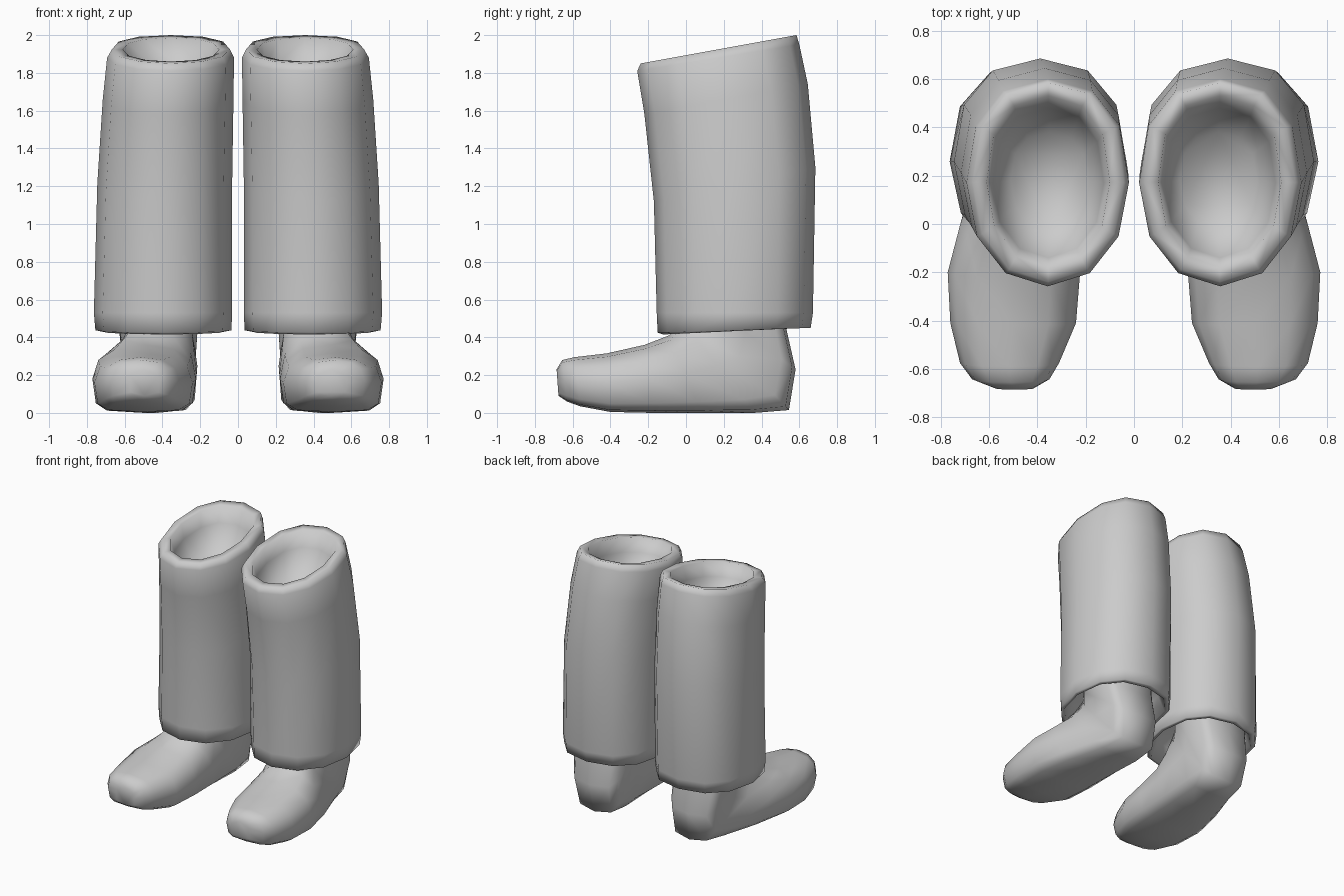
import bpy
import bmesh
from math import cos, sin, pi

cube = bpy.data.objects.get("Cube")
if cube:
    bpy.data.objects.remove(cube, do_unlink=True)

grey = bpy.data.materials.new("plain_grey")
grey.use_nodes = True
COLOUR = (0.6, 0.6, 0.6, 1)
grey.diffuse_color = COLOUR
grey.node_tree.nodes["Principled BSDF"].inputs["Base Color"].default_value = COLOUR

SIDES = 12


def bulge(value, power):
    """Round a unit cosine or sine towards a squarer outline."""
    return (1 if value >= 0 else -1) * abs(value) ** power


def loft(name, rings, side, first_power, second_power):
    """Skin closed rings; each is (start y, z), (end y, z), centre x, half width.
    The powers set how square each ring is towards its start and its end."""
    bm = bmesh.new()
    loops = []
    for (y0, z0), (y1, z1), cx, half in rings:
        loop = []
        for i in range(SIDES):
            angle = 2 * pi * i / SIDES
            power = first_power if sin(angle) < 0 else second_power
            across = bulge(cos(angle), power)
            t = (1 + bulge(sin(angle), power)) / 2
            loop.append(bm.verts.new((side * (cx + half * across),
                                      y0 + (y1 - y0) * t,
                                      z0 + (z1 - z0) * t)))
        loops.append(loop)
    for low, high in zip(loops, loops[1:]):
        for i in range(SIDES):
            j = (i + 1) % SIDES
            bm.faces.new((low[i], low[j], high[j], high[i]))
    bm.faces.new(loops[0])
    bm.faces.new(loops[-1])
    bmesh.ops.recalc_face_normals(bm, faces=bm.faces)
    for face in bm.faces:
        face.smooth = True
    mesh = bpy.data.meshes.new(name)
    bm.to_mesh(mesh)
    bm.free()
    mesh.materials.append(grey)
    obj = bpy.data.objects.new(name, mesh)
    bpy.context.collection.objects.link(obj)
    return obj


# Foot: top and sole points run from the toe, fan round the heel and up the ankle
FOOT = [
    ((-.685, .23), (-.675, .09), .495, .08),
    ((-.655, .28), (-.63, .06), .51, .16),
    ((-.59, .295), (-.56, .035), .515, .205),
    ((-.42, .315), (-.40, .005), .50, .26),
    ((-.22, .36), (-.18, .0), .497, .274),
    ((-.09, .41), (.08, .0), .47, .25),
    ((-.03, .50), (.36, .0), .425, .21),
    ((.02, .58), (.545, .015), .41, .185),
    ((.05, .62), (.58, .23), .42, .205),
    ((.07, .68), (.53, .45), .43, .22),
    ((.08, .76), (.52, .76), .43, .21),
]

# Leg: hidden lining, turned cuff, outer wall, rolled rim and sunken top
LEG = [
    ((.10, .70), (.50, .70), .42, .15),
    ((-.07, .54), (.58, .56), .39, .28),
    ((-.12, .415), (.62, .45), .395, .335),
    ((-.15, .425), (.66, .45), .395, .36),
    ((-.155, .53), (.672, .53), .397, .366),
    ((-.17, 1.12), (.685, 1.30), .388, .357),
    ((-.22, 1.58), (.645, 1.74), .370, .346),
    ((-.258, 1.81), (.60, 1.95), .357, .336),
    ((-.24, 1.85), (.585, 2.0), .355, .312),
    ((-.18, 1.86), (.53, 1.985), .355, .255),
    ((-.14, 1.76), (.48, 1.87), .355, .23),
    ((-.02, 1.62), (.38, 1.68), .35, .16),
]

for label, side in (("left", 1), ("right", -1)):
    loft(label + "_foot", FOOT, side, .85, .48)
    loft(label + "_leg_cover", LEG, side, .95, .86)
